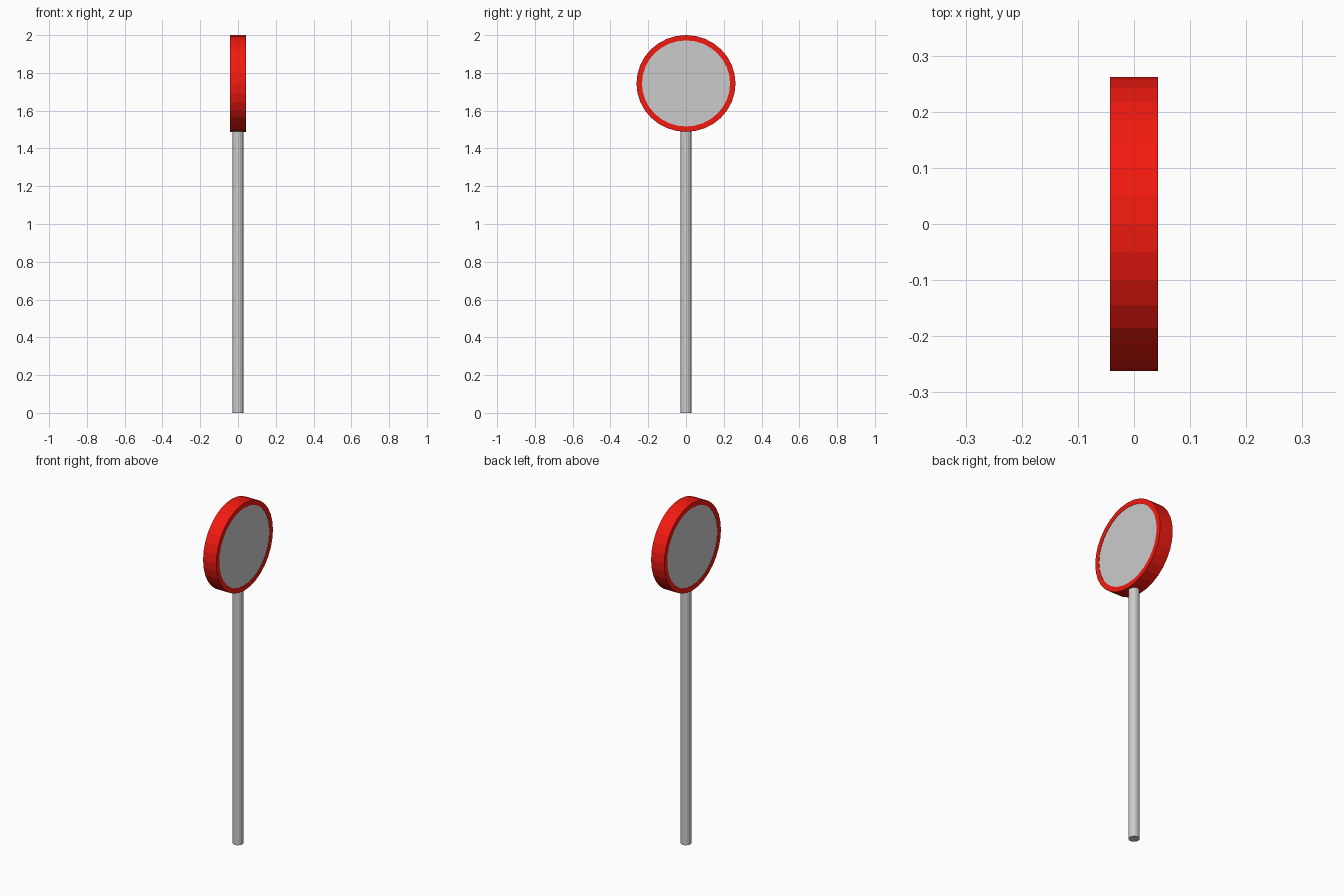
import bpy, bmesh
from math import sin, cos, pi

if "Cube" in bpy.data.objects:
    bpy.data.objects.remove(bpy.data.objects["Cube"])

CENTER_Z = 1.744
RY, RZ = 0.262, 0.256      # outer half width and half height of the sign
INNER = 0.89               # inner opening as a fraction of the outside
SEGMENTS = 32

red = bpy.data.materials.new("red_paint")
red.diffuse_color = (0.9, 0.01, 0.005, 1)
red.use_nodes = True
red.node_tree.nodes["Principled BSDF"].inputs["Base Color"].default_value = red.diffuse_color


def make_object(name, bm, material=None):
    bmesh.ops.recalc_face_normals(bm, faces=bm.faces)
    mesh = bpy.data.meshes.new(name)
    bm.to_mesh(mesh)
    bm.free()
    obj = bpy.data.objects.new(name, mesh)
    bpy.context.collection.objects.link(obj)
    if material:
        mesh.materials.append(material)
    return obj


def loop(bm, x, scale):
    angles = [2 * pi * i / SEGMENTS for i in range(SEGMENTS)]
    return [bm.verts.new((x, RY * scale * cos(a), CENTER_Z + RZ * scale * sin(a)))
            for a in angles]


def bridge(bm, a, b):
    for i in range(SEGMENTS):
        j = (i + 1) % SEGMENTS
        bm.faces.new((a[i], a[j], b[j], b[i]))


# Red rim: a rectangular section swept round the sign
bm = bmesh.new()
half = 0.0425
loops = [loop(bm, x, s) for x, s in
         ((-half, 1), (half, 1), (half, INNER), (-half, INNER))]
for k in range(4):
    bridge(bm, loops[k], loops[(k + 1) % 4])
make_object("sign_rim", bm, red)

# Grey panel filling the rim, set in very slightly on both sides
bm = bmesh.new()
back, front = loop(bm, -half + 0.002, INNER), loop(bm, half - 0.002, INNER)
bridge(bm, back, front)
bm.faces.new(back)
bm.faces.new(front)
make_object("sign_panel", bm)

# Pole, reaching just inside the rim
bpy.ops.mesh.primitive_cylinder_add(vertices=16, radius=0.029, depth=1.495,
                                    location=(0, 0, 1.495 / 2))
bpy.context.object.name = "pole"
